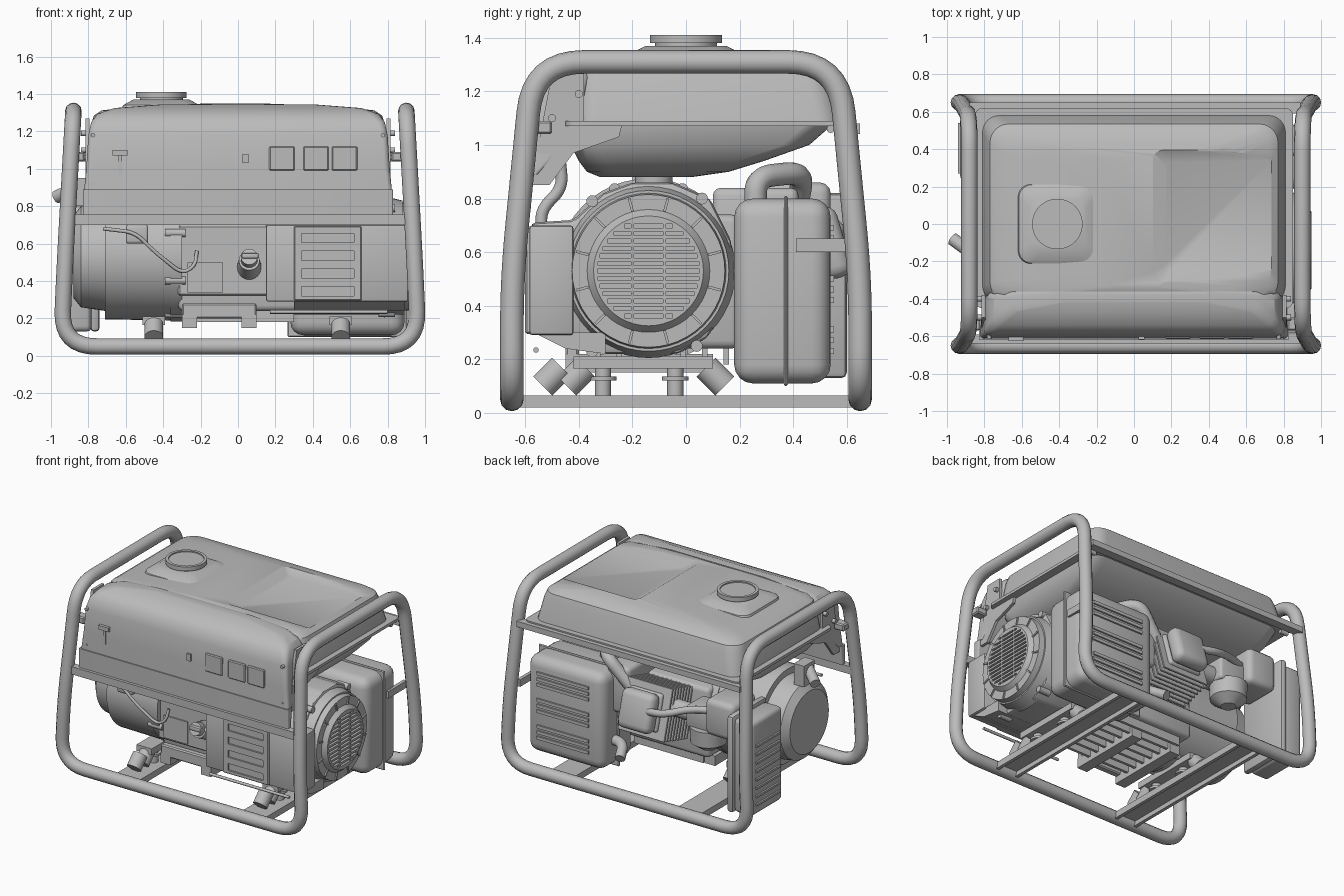
import bpy, bmesh, math
from mathutils import Vector, Matrix

if "Cube" in bpy.data.objects:
    bpy.data.objects.remove(bpy.data.objects["Cube"], do_unlink=True)

grey = bpy.data.materials.new("plain_grey")
grey.use_nodes = True
grey.diffuse_color = (0.5, 0.5, 0.5, 1)
grey.node_tree.nodes["Principled BSDF"].inputs["Base Color"].default_value = (0.5, 0.5, 0.5, 1)


def add(name, bm, bevel=0, seg=3, mat=None):
    """Turn a bmesh into an object, optionally bevelled and placed."""
    bmesh.ops.recalc_face_normals(bm, faces=bm.faces)
    if bevel:
        bmesh.ops.bevel(bm, geom=bm.edges[:], offset=bevel, segments=seg, profile=0.5, affect='EDGES')
    if mat:
        bm.transform(mat)
    me = bpy.data.meshes.new(name)
    bm.to_mesh(me)
    bm.free()
    me.materials.append(grey)
    ob = bpy.data.objects.new(name, me)
    bpy.context.collection.objects.link(ob)
    return ob


def add_block(bm, x, y, z):
    m = Matrix.Translation(((x[0] + x[1]) / 2, (y[0] + y[1]) / 2, (z[0] + z[1]) / 2))
    size = Matrix.Diagonal((x[1] - x[0], y[1] - y[0], z[1] - z[0], 1))
    bmesh.ops.create_cube(bm, size=1, matrix=m @ size)


def box(name, x, y, z, bevel=0, seg=3, mat=None):
    bm = bmesh.new()
    add_block(bm, x, y, z)
    return add(name, bm, bevel, seg, mat)


def boxes(name, blocks):
    bm = bmesh.new()
    for b in blocks:
        add_block(bm, *b)
    return add(name, bm)


def cyl(name, a, b, r1, r2=None, seg=32):
    a, b = Vector(a), Vector(b)
    bm = bmesh.new()
    m = Matrix.Translation((a + b) / 2) @ (b - a).to_track_quat('Z', 'Y').to_matrix().to_4x4()
    bmesh.ops.create_cone(bm, cap_ends=True, segments=seg, radius1=r1,
                          radius2=r1 if r2 is None else r2, depth=(b - a).length, matrix=m)
    return add(name, bm)


def prism(name, profile, x0, x1, bevel=0):
    bm = bmesh.new()
    f = bm.faces.new([bm.verts.new((x0, y, z)) for y, z in profile])
    ex = bmesh.ops.extrude_face_region(bm, geom=[f])["geom"]
    bmesh.ops.translate(bm, vec=(x1 - x0, 0, 0), verts=[g for g in ex if isinstance(g, bmesh.types.BMVert)])
    return add(name, bm, bevel, 2)


def loft(name, sections, n=6):
    """Stack rounded rectangles given as height, x centre, half width, y range, corner radius."""
    bm, rings = bmesh.new(), []
    for z, cx, hx, y0, y1, r in sections:
        cy, hy, ring = (y0 + y1) / 2, (y1 - y0) / 2, []
        for q, (sx, sy) in enumerate(((1, 1), (-1, 1), (-1, -1), (1, -1))):
            for i in range(n + 1):
                t = math.pi / 2 * (q + i / n)
                ring.append(bm.verts.new((cx + sx * (hx - r) + r * math.cos(t),
                                          cy + sy * (hy - r) + r * math.sin(t), z)))
        rings.append(ring)
    for a, b in zip(rings, rings[1:]):
        for i in range(len(a)):
            j = (i + 1) % len(a)
            bm.faces.new((a[i], a[j], b[j], b[i]))
    bm.faces.new(rings[0])
    bm.faces.new(rings[-1])
    return add(name, bm)


def tube(name, pts, r, bend=0.05, closed=False, n=8):
    pts, path = [Vector(p) for p in pts], []
    for i, p in enumerate(pts):
        if not closed and i in (0, len(pts) - 1):
            path.append(p)
            continue
        a, b = pts[i - 1] - p, pts[(i + 1) % len(pts)] - p
        a, b = [p + v.normalized() * min(bend, v.length * 0.48) for v in (a, b)]
        for k in range(n + 1):
            t = k / n
            path.append(a * (1 - t) ** 2 + p * 2 * t * (1 - t) + b * t * t)
    cu = bpy.data.curves.new(name, 'CURVE')
    cu.dimensions, cu.bevel_depth, cu.bevel_resolution, cu.use_fill_caps = '3D', r, 4, True
    sp = cu.splines.new('POLY')
    sp.points.add(len(path) - 1)
    for q, p in zip(sp.points, path):
        q.co = (*p, 1)
    sp.use_cyclic_u = closed
    cu.materials.append(grey)
    ob = bpy.data.objects.new(name, cu)
    bpy.context.collection.objects.link(ob)
    bpy.ops.object.select_all(action='DESELECT')
    ob.select_set(True)
    bpy.context.view_layer.objects.active = ob
    bpy.ops.object.convert(target='MESH')


def cut(ob, cutter):
    mod = ob.modifiers.new("cut", 'BOOLEAN')
    mod.operation, mod.solver, mod.object = 'DIFFERENCE', 'EXACT', cutter
    bpy.context.view_layer.objects.active = ob
    bpy.ops.object.modifier_apply(modifier=mod.name)
    bpy.data.objects.remove(cutter, do_unlink=True)


# Tubular frame: one loop down each hoop and along the base
half = [(0.965, -0.65, 0.05), (0.945, -0.65, 0.5), (0.9, -0.57, 1.31)]
right = half + [(x, -y, z) for x, y, z in reversed(half)]
left = [(0.02 - x, y, z) for x, y, z in reversed(right)]
tube("tube_frame", right + left, 0.044, 0.19, True)
box("front_rail", (-0.9, 0.92), (-0.64, -0.59), (0.7, 0.755))
box("back_rail", (-0.88, 0.89), (0.59, 0.65), (1.04, 1.08))
for x in (-0.45, 0.55):
    box("base_channel_top", (x - 0.08, x + 0.08), (-0.65, 0.65), (0.052, 0.065))
    for s in (-1, 1):
        box("base_channel_side", (x + s * 0.08 - 0.012, x + s * 0.08 + 0.012), (-0.64, 0.64), (0.02, 0.065))
    for y, d in ((-0.5, 1), (-0.41, 1), (0.11, -1)):
        cyl("tilted_mount", (x, y - d * 0.035, 0.1), (x, y + d * 0.035, 0.17), 0.05)
    for y in (-0.31, -0.04):
        cyl("rubber_foot", (x, y, 0.06), (x, y, 0.17), 0.03)
        cyl("foot_washer", (x, y, 0.12), (x, y, 0.135), 0.05)
    box("mount_arm", (x - 0.06, x + 0.06), (-0.42, 0.1), (0.165, 0.21))

# Fuel tank with recessed panel, filler and cap
tank = loft("fuel_tank", [(0.88, 0, 0.62, -0.32, 0.02, 0.08), (0.9, 0, 0.69, -0.37, 0.16, 0.1),
                          (0.94, 0, 0.74, -0.4, 0.29, 0.1), (1.0, 0, 0.78, -0.43, 0.46, 0.1),
                          (1.07, 0, 0.79, -0.43, 0.54, 0.1), (1.07, 0, 0.85, -0.45, 0.62, 0.04),
                          (1.09, 0, 0.85, -0.45, 0.62, 0.04), (1.09, 0, 0.81, -0.42, 0.58, 0.09),
                          (1.24, 0, 0.785, -0.42, 0.55, 0.1), (1.285, 0, 0.77, -0.41, 0.535, 0.1),
                          (1.312, 0, 0.73, -0.4, 0.5, 0.1), (1.333, 0, 0.56, -0.38, 0.43, 0.1),
                          (1.348, 0, 0.2, -0.34, 0.36, 0.1)])
cut(tank, loft("recess", [(1.308, 0.6, 0.43, -0.24, 0.34, 0.03), (1.36, 0.6, 0.52, -0.33, 0.43, 0.06)]))
loft("filler_pad", [(1.31, -0.41, 0.215, -0.22, 0.22, 0.07), (1.34, -0.41, 0.205, -0.21, 0.21, 0.07),
                    (1.37, -0.41, 0.15, -0.15, 0.15, 0.06)])
cyl("filler_neck", (-0.41, 0, 1.36), (-0.41, 0, 1.385), 0.115)
cap = cyl("fuel_cap", (-0.41, 0, 1.38), (-0.41, 0, 1.41), 0.135, seg=40)
cut(cap, cyl("cap_dish", (-0.41, 0, 1.402), (-0.41, 0, 1.43), 0.115, seg=40))
cyl("fuel_valve", (0.1, -0.12, 0.8), (0.1, -0.12, 0.89), 0.07)

# Control panel hood
loft("control_hood", [(0.755, 0, 0.83, -0.62, -0.58, 0.01), (0.89, 0, 0.83, -0.62, -0.57, 0.01),
                      (0.89, 0, 0.822, -0.612, -0.55, 0.02), (1.02, 0, 0.81, -0.608, -0.42, 0.03),
                      (1.18, 0, 0.8, -0.6, -0.38, 0.03), (1.25, 0, 0.785, -0.58, -0.36, 0.04),
                      (1.295, 0, 0.75, -0.54, -0.36, 0.05), (1.325, 0, 0.66, -0.47, -0.36, 0.04),
                      (1.345, 0, 0.4, -0.42, -0.36, 0.03)])
for s in (-1, 1):
    prism("side_bracket", [(-0.58, 0.85), (-0.51, 0.85), (-0.42, 0.97), (-0.25, 1.03), (-0.24, 1.07),
                           (-0.38, 1.08), (-0.38, 1.27), (-0.5, 1.27)], s * 0.795, s * 0.815)
    for z in (0.92, 1.18):
        cyl("panel_screw", (s * 0.775, -0.59, z), (s * 0.775, -0.615, z), 0.012, seg=12)
    for y, z in ((-0.4, 1.19), (-0.5, 1.1), (0.54, 1.06)):
        cyl("tank_bolt", (s * 0.78, y, z), (s * 0.84, y, z), 0.015, seg=12)
    box("hoop_tab", sorted((s * 0.82, s * 0.9)), (-0.57, -0.5), (1.04, 1.09), 0.008, 1)
for x in (0.235, 0.417, 0.57):
    box("outlet", (x - 0.068, x + 0.068), (-0.615, -0.59), (0.99, 1.12), 0.006, 1)
box("engine_switch", (-0.67, -0.59), (-0.625, -0.59), (1.07, 1.1))
box("switch_stem", (-0.64, -0.62), (-0.615, -0.59), (0.97, 1.08))
box("breaker", (0.025, 0.055), (-0.618, -0.59), (1.03, 1.08))

# Fan housing and front shroud
FY, FZ = -0.14, 0.53
prism("fan_housing", [(-0.57, 0.3), (-0.58, 0.71), (-0.42, 0.72), (-0.31, 0.82), (-0.2, 0.86), (-0.05, 0.86),
                      (0.09, 0.8), (0.17, 0.64), (0.17, 0.44), (0.08, 0.28), (-0.03, 0.22), (-0.31, 0.22)],
      0.3, 0.82, 0.02)
shroud = box("front_shroud", (0.15, 0.91), (-0.585, -0.42), (0.29, 0.7), 0.012, 2)
prism("shroud_lower", [(-0.57, 0.3), (-0.45, 0.24), (-0.3, 0.22), (-0.3, 0.3)], 0.3, 0.89)
louvre = box("louvre_panel", (0.3, 0.66), (-0.6, -0.57), (0.295, 0.695), 0.006, 1)
cut(louvre, boxes("slots", [((0.34, 0.62), (-0.7, -0.588), (0.32 + i * 0.095, 0.37 + i * 0.095)) for i in range(4)]))
cyl("fan_cone", (0.78, FY, FZ), (0.88, FY, FZ), 0.325, 0.3, seg=48)
cyl("fan_rim", (0.88, FY, FZ), (0.92, FY, FZ), 0.29, 0.285, 48)
disc = cyl("fan_grille", (0.9, FY, FZ), (0.95, FY, FZ), 0.245, 0.205, 48)
slots = []
for i in range(-6, 7):
    reach = math.sqrt(0.19 ** 2 - (i * 0.028) ** 2)
    for y0, y1 in ((-0.19, -0.065), (-0.055, 0.055), (0.065, 0.19)):
        y0, y1 = max(y0, -reach), min(y1, reach)
        if y1 - y0 > 0.02:
            slots.append(((0.925, 1), (FY + y0, FY + y1), (FZ + i * 0.028 - 0.007, FZ + i * 0.028 + 0.007)))
cut(disc, boxes("slots", slots))
for i in range(12):
    m = Matrix.Translation((0.915, FY, FZ)) @ Matrix.Rotation(math.radians(30 * i + 15), 4, 'X')
    box("fan_rib", (-0.01, 0.014), (0.23, 0.28), (-0.005, 0.005), mat=m)
for y, z in ((-0.35, 0.79), (0.06, 0.8), (-0.35, 0.23), (0.04, 0.25)):
    cyl("housing_bolt", (0.75, y, z), (0.84, y, z), 0.022, seg=16)

# Crankcase, ribbed sump and front details
box("crankcase", (-0.32, 0.4), (-0.4, 0.2), (0.24, 0.74), 0.03)
box("front_cover", (-0.32, 0.16), (-0.45, -0.36), (0.32, 0.7), 0.01, 1)
box("cover_plate", (-0.27, -0.08), (-0.46, -0.43), (0.34, 0.5))
boxes("sump_ribs", [((-0.25, 0.3), (y / 100, y / 100 + 0.02), (0.18, 0.26)) for y in range(-34, 16, 8)])
box("sump_bracket", (-0.3, 0.1), (-0.45, -0.4), (0.2, 0.28), 0.008, 1)
for x in (-0.26, 0.06):
    box("bracket_leg", (x - 0.04, x + 0.04), (-0.45, 0.1), (0.15, 0.22))
tube("drain_rod", [(0.17, -0.56, 0.235), (0.8, -0.56, 0.235)], 0.01)
cyl("oil_neck", (0.06, -0.4, 0.46), (0.06, -0.53, 0.51), 0.07, 0.055)
cyl("oil_plug", (0.06, -0.52, 0.51), (0.06, -0.57, 0.53), 0.045)
box("plug_grip", (0.02, 0.11), (-0.585, -0.55), (0.52, 0.55), 0.008, 2)
tube("wire_loom", [(-0.72, -0.51, 0.68), (-0.55, -0.53, 0.66), (-0.45, -0.52, 0.56), (-0.3, -0.49, 0.44),
                   (-0.23, -0.49, 0.48), (-0.22, -0.47, 0.56)], 0.01, 0.06)

# Alternator, sharing the fan axis
for name, x0, x1, r0, r1 in (("alternator_bell", -0.3, -0.36, 0.345, 0.345),
                             ("alternator_body", -0.36, -0.71, 0.34, 0.335),
                             ("alternator_end", -0.71, -0.84, 0.29, 0.27), ("alternator_cap", -0.84, -0.88, 0.27, 0.22)):
    cyl(name, (x0, FY, FZ), (x1, FY, FZ), r0, r1, 48)
for i in range(8):
    t = math.pi / 4 * (i + 0.5)
    y, z = FY + 0.33 * math.cos(t), FZ + 0.33 * math.sin(t)
    cyl("alternator_bolt", (-0.39, y, z), (-0.28, y, z), 0.022, seg=16)
box("terminal_box", (-0.6, -0.48), (-0.52, -0.36), (0.6, 0.7), 0.015)
cyl("side_lever", (-0.97, -0.08, 0.85), (-0.86, -0.16, 0.9), 0.035, seg=20)
box("lever_bracket", (-0.88, -0.8), (-0.2, -0.08), (0.8, 0.95))

# Inclined cylinder with cooling fins and valve cover
tilt = Matrix.Translation((0, 0.05, 0.5)) @ Matrix.Rotation(math.radians(16), 4, 'X')
box("cylinder_barrel", (-0.13, 0.13), (0, 0.46), (-0.13, 0.13), 0.02, mat=tilt)
for i in range(9):
    y = 0.16 + i * 0.033
    box("cooling_fin", (-0.19, 0.18), (y, y + 0.012), (-0.18, 0.18), 0.003, 1, tilt)
box("valve_cover", (-0.13, 0.13), (0.45, 0.56), (-0.14, 0.13), 0.045, 3, tilt)
box("cylinder_shroud", (0.16, 0.34), (0.1, 0.42), (0.5, 0.84), 0.03)
tube("breather_pipe", [(-0.08, 0.56, 0.66), (-0.22, 0.58, 0.68), (-0.4, 0.5, 0.74), (-0.6, 0.42, 0.74)], 0.025, 0.08)

# Muffler with seam, louvres and pipes
box("muffler", (0.28, 0.89), (0.18, 0.54), (0.11, 0.8), 0.07, 4)
box("muffler_seam", (0.265, 0.905), (0.365, 0.38), (0.1, 0.81), 0.006, 1)
boxes("muffler_louvres", [((0.39, 0.8), (0.53, 0.552), (z + k * 0.04, z + k * 0.04 + 0.022))
                          for z in (0.22, 0.41, 0.6) for k in range(3)])
box("muffler_strap", (0.88, 0.905), (0.41, 0.62), (0.6, 0.65))
tube("exhaust_elbow", [(0.45, 0.26, 0.76), (0.45, 0.26, 0.88), (0.32, 0.44, 0.9), (0.14, 0.4, 0.7)], 0.042, 0.08)
tube("tail_pipe", [(0.34, 0.4, 0.3), (0.2, 0.42, 0.3), (0.16, 0.52, 0.24)], 0.035, 0.06)

# Air cleaner, carburettor and fuel line
box("air_cleaner", (-0.93, -0.78), (0.23, 0.58), (0.13, 0.8), 0.03)
box("air_cleaner_back", (-0.79, -0.74), (0.21, 0.6), (0.13, 0.82), 0.02, 2)
boxes("air_cleaner_ribs", [((-0.942, -0.92), (0.27, 0.54), (0.2 + i * 0.06, 0.215 + i * 0.06)) for i in range(8)])
box("intake_duct", (-0.75, -0.52), (0.26, 0.54), (0.6, 0.86), 0.04)
box("carburettor", (-0.54, -0.33), (0.28, 0.48), (0.58, 0.74), 0.02)
cyl("intake_pipe", (-0.35, 0.37, 0.64), (-0.1, 0.37, 0.64), 0.06)
cyl("float_bowl", (-0.46, 0.4, 0.6), (-0.46, 0.4, 0.49), 0.125, 0.12)
cyl("float_bowl_base", (-0.46, 0.4, 0.49), (-0.46, 0.4, 0.44), 0.12, 0.05)
tube("fuel_line", [(0.6, -0.47, 0.94), (0.6, -0.46, 0.84), (0.6, -0.54, 0.76), (0.6, -0.54, 0.68)], 0.022)

# Smooth shading with sharp edges kept
bpy.ops.object.select_all(action='DESELECT')
for ob in bpy.context.scene.objects:
    if ob.type == 'MESH':
        ob.select_set(True)
        bpy.context.view_layer.objects.active = ob
bpy.ops.object.shade_smooth_by_angle(angle=math.radians(32))
